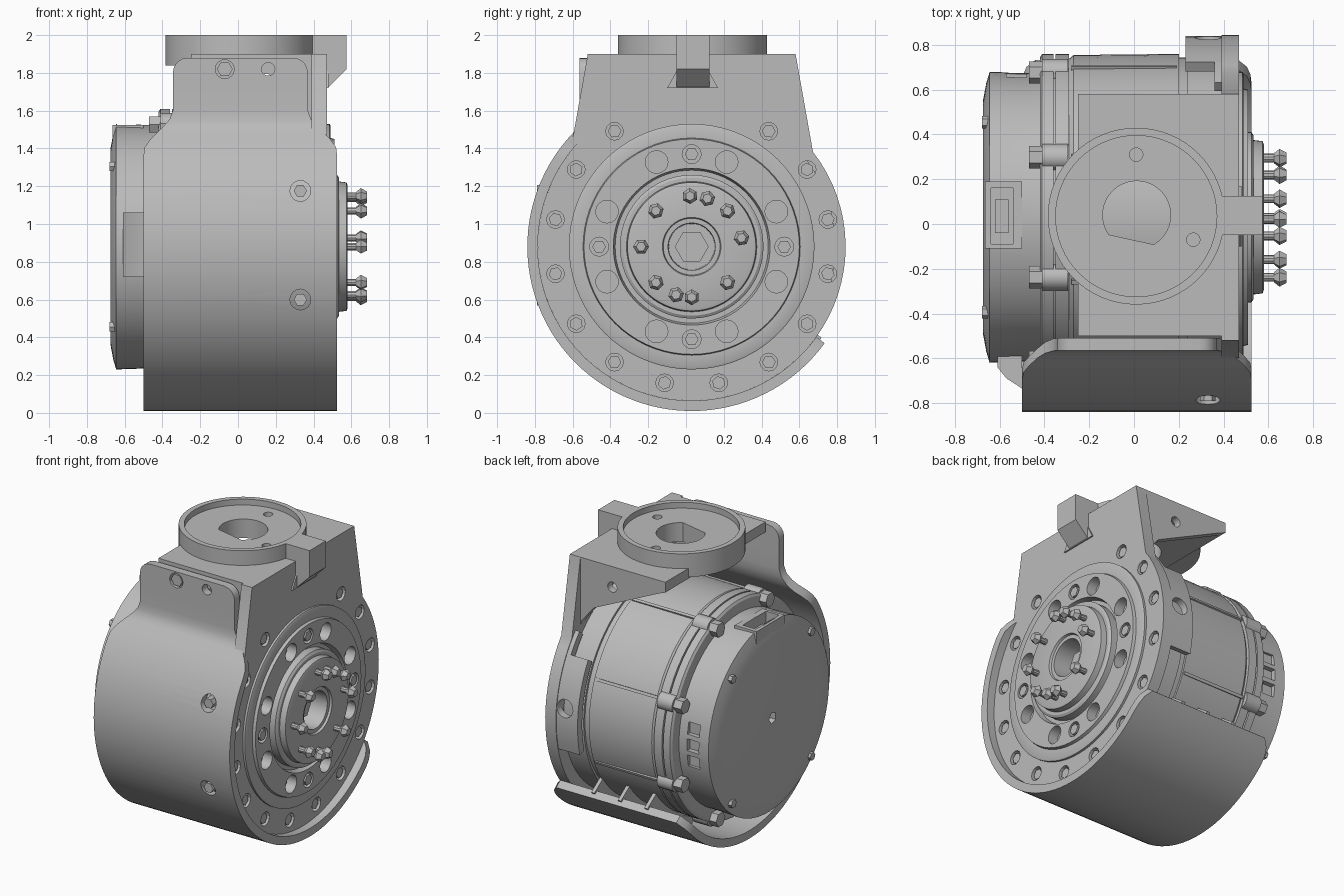
import bpy, bmesh, math
from math import cos, sin, radians, sqrt

if "Cube" in bpy.data.objects:
    bpy.data.objects.remove(bpy.data.objects["Cube"])

CY, CZ = 0.03, 0.88  # main axis, running along x

grey = bpy.data.materials.new("plain grey")
grey.use_nodes = True
GREY = (0.5, 0.5, 0.5, 1)
grey.diffuse_color = GREY
grey.node_tree.nodes["Principled BSDF"].inputs["Base Color"].default_value = GREY


def finish(name, bm, weld=True):
    if weld:
        bmesh.ops.remove_doubles(bm, verts=bm.verts, dist=1e-5)
        bmesh.ops.recalc_face_normals(bm, faces=bm.faces)
    me = bpy.data.meshes.new(name)
    bm.to_mesh(me)
    bm.free()
    me.materials.append(grey)
    ob = bpy.data.objects.new(name, me)
    bpy.context.collection.objects.link(ob)
    return ob


def prism(name, pts, axis, a, b):
    """Extrude a flat outline along an axis from a to b."""
    place = {"X": lambda u, v, t: (t, u, v), "Y": lambda u, v, t: (u, t, v),
             "Z": lambda u, v, t: (u, v, t)}[axis]
    bm = bmesh.new()
    lo = [bm.verts.new(place(u, v, a)) for u, v in pts]
    hi = [bm.verts.new(place(u, v, b)) for u, v in pts]
    bm.faces.new(lo)
    bm.faces.new(hi[::-1])
    n = len(pts)
    for i in range(n):
        bm.faces.new((lo[i], hi[i], hi[(i + 1) % n], lo[(i + 1) % n]))
    return finish(name, bm)


def arc(u, v, r, a0=0, a1=360, n=32):
    full = a1 - a0 == 360
    return [(u + r * cos(radians(a0 + (a1 - a0) * i / (n if full else n - 1))),
             v + r * sin(radians(a0 + (a1 - a0) * i / (n if full else n - 1)))) for i in range(n)]


def rect(u0, u1, v0, v1):
    return [(u0, v0), (u1, v0), (u1, v1), (u0, v1)]


def polar(r, deg):
    return CY + r * cos(radians(deg)), CZ + r * sin(radians(deg))


def lathe(name, profile, steps=72):
    """Spin (x, radius) points about the main axis."""
    bm = bmesh.new()
    vs = [bm.verts.new((x, CY, CZ + r)) for x, r in profile]
    es = [bm.edges.new(p) for p in zip(vs, vs[1:])]
    bmesh.ops.spin(bm, geom=vs + es, cent=(0, CY, CZ), axis=(1, 0, 0),
                   angle=2 * math.pi, steps=steps)
    return finish(name, bm)


def bake(ob, cutters=()):
    """Apply modifiers and cuts, then delete the cutters."""
    for c in cutters:
        c.hide_render = True
        m = ob.modifiers.new("cut", "BOOLEAN")
        m.operation, m.solver, m.object = "DIFFERENCE", "EXACT", c
    dg = bpy.context.evaluated_depsgraph_get()
    me = bpy.data.meshes.new_from_object(ob.evaluated_get(dg))
    ob.modifiers.clear()
    ob.data = me
    for c in cutters:
        bpy.data.objects.remove(c)


def drill(u, v, r, axis, a, b, n=16):
    return prism("cutter", arc(u, v, r, n=n), axis, a, b)


# Wrapped guard: strip following an arc, then bending up into a narrow tab
path = arc(CY, CZ, 0.87, 324, 136, 56) + [(-0.577, 1.515), (-0.567, 1.555)]
for z in (1.6, 1.7, 1.8, 1.83, 1.85, 1.865, 1.875, 1.88):
    path.append((-0.565, z))
bm = bmesh.new()
rows = []
for i, (y, z) in enumerate(path):
    t = min(max((z - 1.38) / 0.22, 0), 1) if y < 0 else 0
    inset = 0.155 * t * t * (3 - 2 * t)
    over = max(z - 1.80, 0)
    inset += 0.08 - sqrt(max(0.0064 - over * over, 0))
    inset += (0.06, 0.02, 0.005)[i] if i < 3 else 0
    rows.append([bm.verts.new((x, y, z)) for x in (-0.5 + inset, 0.525 - inset)])
for p, q in zip(rows, rows[1:]):
    bm.faces.new((p[0], p[1], q[1], q[0]))
guard = finish("wrapped_guard", bm, weld=False)
sol = guard.modifiers.new("thickness", "SOLIDIFY")
sol.thickness, sol.offset = 0.055, -1
bake(guard, [drill(x, z, r, "Y", -1, -0.3) for x, z, r in
             ((0.33, 1.175, 0.055), (0.33, 0.6, 0.055), (-0.07, 1.82, 0.05), (0.16, 1.82, 0.035))])
prism("guard_tab_nut", arc(-0.07, 1.82, 0.042, n=6), "Y", -0.56, -0.53)
for z in (1.175, 0.6):
    prism("guard_screw", arc(0.33, z, 0.035, n=6), "Y", -0.79, -0.7)

# Short ribs between guard and motor
for x in (-0.2, 0.0, 0.2):
    prism("guard_rib", arc(CY, CZ, 0.84, 285, 325, 10) + arc(CY, CZ, 0.72, 325, 285, 10),
          "X", x - 0.012, x + 0.012)

# Bracket: side plate with bore and a circle of blind screw holes
plate = prism("side_plate", arc(CY, CZ, 0.815, 142, 398, 56) + [(0.58, 1.9), (-0.52, 1.9)], "X", 0.39, 0.47)
ring_angles = [11.25 + 22.5 * k for k in range(16) if k not in (3, 4)]
bake(plate, [drill(CY, CZ, 0.63, "X", 0.3, 0.6, 64)]
     + [drill(*polar(0.735, a), 0.047, "X", 0.41, 0.6, 12) for a in ring_angles])
for a in ring_angles:
    prism("plate_screw", arc(*polar(0.735, a), 0.036, a0=a, a1=a + 360, n=6), "X", 0.40, 0.46)

# Rear lug standing off the plate rim
lug = prism("rear_lug", arc(CY, CZ, 0.81, -14, 31, 12) + arc(CY, CZ, 0.76, 31, -14, 12), "X", 0.23, 0.42)
bake(lug, [drill(0.33, 0.98, 0.06, "Y", 0.6, 1)])
prism("rim_lip", arc(CY, CZ, 0.81, 31, 42, 6) + arc(CY, CZ, 0.76, 42, 31, 6), "X", 0.36, 0.42)

# Bracket: top plate and triangular gussets
top_plate = prism("top_plate", rect(-0.25, 0.47, -0.5, 0.58), "Z", 1.83, 1.9)
outline = [(-0.25, 1.895), (0.43, 1.895), (0.43, 1.3), (0.38, 1.47), (0.29, 1.58), (-0.2, 1.81), (-0.25, 1.83)]
for y in (-0.5, 0.53):
    g = prism("gusset", outline, "Y", y, y + 0.05)
    bake(g, [drill(0.15, 1.76, 0.035, "Y", y - 0.1, y + 0.2)])

# Collar with shallow dish, D-shaped bore and pin holes
collar = prism("top_collar", arc(0.01, CY + 0.005, 0.395, n=64), "Z", 1.84, 2.0)


def d_bore():
    return prism("cutter", arc(0.012, 0.04, 0.152, -60, 215, 28), "Z", 1.7, 2.1)


bake(collar, [drill(0.01, 0.035, 0.36, "Z", 1.96, 2.1, 64), d_bore(),
              drill(0.01, 0.31, 0.03, "Z", 1.9, 2.1), drill(0.265, -0.07, 0.03, "Z", 1.9, 2.1)])
bake(top_plate, [d_bore()])

# Arm with sloping underside and a flared foot on the plate
prism("collar_arm", [(0.38, 2.0), (0.575, 2.0), (0.575, 1.82), (0.475, 1.72), (0.38, 1.72)], "Y", -0.05, 0.125)
prism("arm_foot", [(-0.1, 1.72), (0.17, 1.72), (0.12, 1.81), (-0.05, 1.81)], "X", 0.44, 0.48)

# Motor body, flange and rear cap
lathe("motor_body", [(-0.3, 0), (-0.3, 0.70), (-0.27, 0.725), (0.2, 0.73), (0.2, 0.715),
                     (0.24, 0.715), (0.24, 0.73), (0.41, 0.73), (0.41, 0)])
lathe("motor_flange", [(-0.42, 0), (-0.42, 0.715), (-0.41, 0.73), (-0.36, 0.73), (-0.36, 0.70),
                       (-0.35, 0.70), (-0.35, 0.73), (-0.29, 0.73), (-0.29, 0)])
for k in range(8):
    a = 22.5 + 45 * k
    prism("flange_lug", arc(*polar(0.70, a), 0.06, n=16), "X", -0.41, -0.295)
    prism("flange_bolt", arc(*polar(0.70, a), 0.05, n=6), "X", -0.47, -0.40)
    prism("body_seam", arc(CY, CZ, 0.737, a, a + 1.5, 3) + arc(CY, CZ, 0.7, a + 1.5, a, 3), "X", -0.28, 0.19)

cap = lathe("rear_cap", [(-0.40, 0), (-0.40, 0.645), (-0.5, 0.645), (-0.645, 0.65),
                         (-0.66, 0.60), (-0.675, 0.52), (-0.675, 0)])
windows = [prism("cutter", rect(0.64, 0.8, z - 0.04, z + 0.04), "X", -0.57, -0.48) for z in (0.78, 0.89, 1.0)]
bake(cap, windows + [prism("cutter", rect(-0.09, 0.16, 1.40, 1.7), "X", -0.64, -0.54),
                     drill(CY, CZ, 0.04, "X", -0.8, -0.62, 5)])
port = prism("port_frame", rect(-0.11, 0.19, 1.40, 1.525), "X", -0.665, -0.5)
bake(port, [prism("cutter", rect(-0.09, 0.16, 1.41, 1.7), "X", -0.64, -0.54)])
prism("port_plug", rect(-0.04, 0.11, 1.38, 1.47), "X", -0.62, -0.56)
prism("front_boss", [(-0.61, -0.55), (-0.61, -0.64), (-0.57, -0.69), (-0.5, -0.735), (-0.5, -0.55)], "Z", 0.72, 1.06)
for a in (45, 135, 225, 315):
    prism("cap_screw", arc(*polar(0.60, a), 0.028, n=6), "X", -0.68, -0.62)

# Output side: raised ring with holes, groove, and stepped hub with bore
ring = lathe("output_ring", [(0.39, 0.3), (0.39, 0.65), (0.485, 0.65), (0.49, 0.64), (0.49, 0.575),
                             (0.51, 0.57), (0.51, 0.415), (0.47, 0.405), (0.47, 0.3), (0.39, 0.3)])
bake(ring, [drill(*polar(0.485, 22.5 + 45 * k), 0.06, "X", 0.44, 0.6) for k in range(8)]
     + [drill(*polar(0.49, 90 * k), 0.05, "X", 0.47, 0.6) for k in range(4)])
for k in range(4):
    prism("ring_screw", arc(*polar(0.49, 90 * k), 0.036, n=6), "X", 0.45, 0.51)
lathe("output_hub", [(0.35, 0.12), (0.35, 0.38), (0.525, 0.38), (0.535, 0.365), (0.535, 0.345), (0.575, 0.34),
                     (0.58, 0.325), (0.58, 0.155), (0.565, 0.15), (0.565, 0.125), (0.35, 0.12)])
prism("shaft_nut", arc(CY, CZ, 0.09, n=6), "X", 0.4, 0.47)

# Hub studs with pointed heads
for a in (10, 45, 72, 92, 135, 180, 225, 252, 270, 315):
    y, z = polar(0.268, a)
    prism("hub_stud", arc(y, z, 0.02, n=10), "X", 0.56, 0.64)
    bm = bmesh.new()
    rings = [[bm.verts.new((x, u, v)) for u, v in arc(y, z, r, a0=a, a1=a + 360, n=6)]
             for x, r in ((0.625, 0.022), (0.65, 0.042), (0.682, 0.025))]
    for p, q in zip(rings, rings[1:]):
        for i in range(6):
            bm.faces.new((p[i], p[(i + 1) % 6], q[(i + 1) % 6], q[i]))
    bm.faces.new(rings[0])
    bm.faces.new(rings[-1])
    finish("hub_stud_head", bm)

# Smooth round surfaces, keep edges crisp
bpy.ops.object.select_all(action="DESELECT")
for ob in bpy.context.collection.objects:
    if ob.type == "MESH":
        ob.select_set(True)
        bpy.context.view_layer.objects.active = ob
bpy.ops.object.shade_smooth_by_angle(angle=radians(28))
